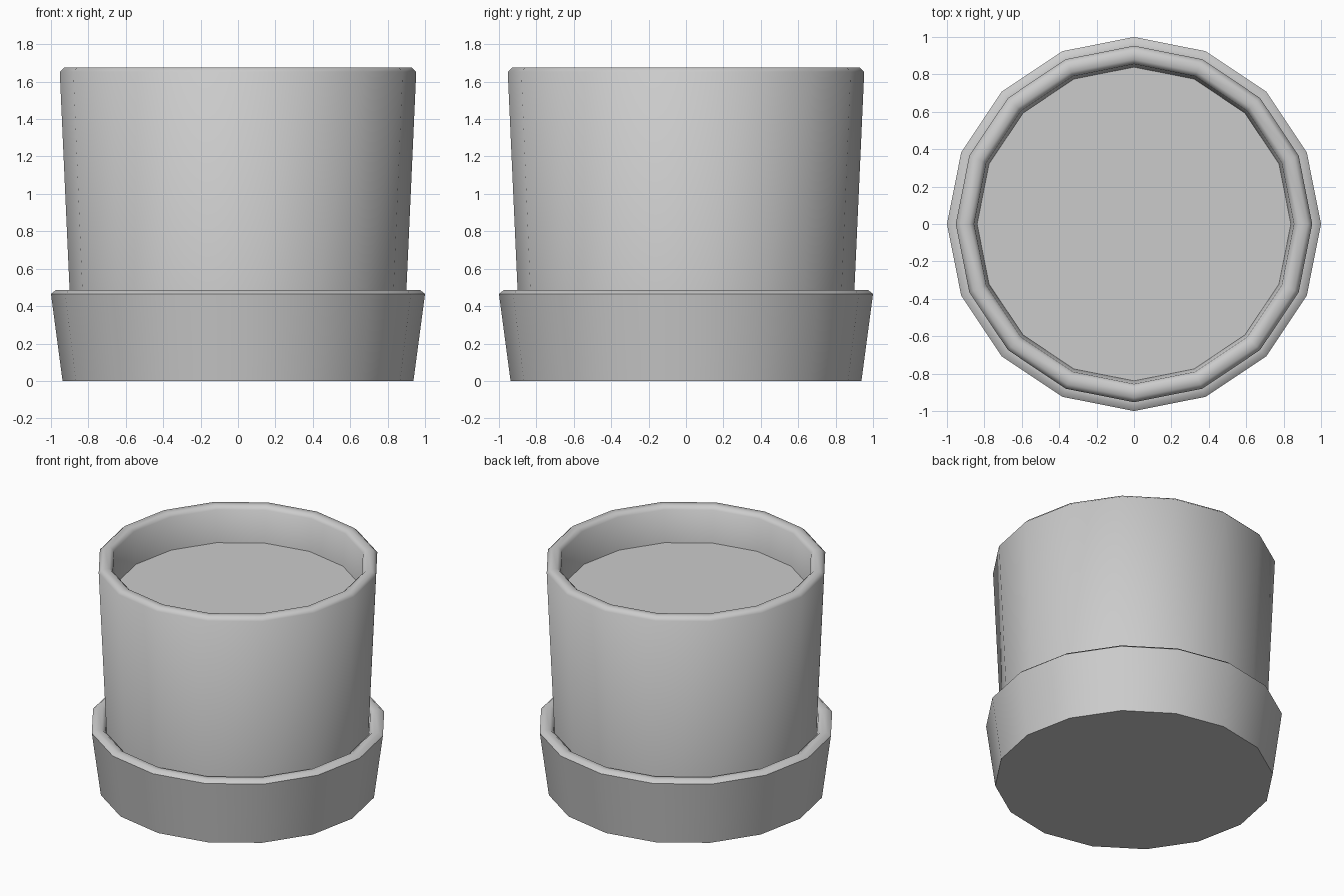
import bpy, bmesh, math

if "Cube" in bpy.data.objects:
    bpy.data.objects.remove(bpy.data.objects["Cube"])

SIDES = 16


def lathe(name, profile, cap_start=False, cap_end=False):
    """Spin a (radius, height) profile into a 16-sided shell."""
    bm = bmesh.new()
    rings = []
    for r, z in profile:
        rings.append([bm.verts.new((r * math.cos(2 * math.pi * i / SIDES),
                                    r * math.sin(2 * math.pi * i / SIDES), z))
                      for i in range(SIDES)])
    for a, b in zip(rings, rings[1:]):
        for i in range(SIDES):
            j = (i + 1) % SIDES
            bm.faces.new((a[i], a[j], b[j], b[i]))
    if cap_start:
        bm.faces.new(rings[0][::-1])
    if cap_end:
        bm.faces.new(rings[-1])
    mesh = bpy.data.meshes.new(name)
    bm.to_mesh(mesh)
    bm.free()
    obj = bpy.data.objects.new(name, mesh)
    bpy.context.collection.objects.link(obj)
    bpy.ops.object.select_all(action='DESELECT')
    obj.select_set(True)
    bpy.context.view_layer.objects.active = obj
    bpy.ops.object.shade_smooth_by_angle(angle=math.radians(55))
    return obj


# Saucer: flared wall with a softened rim and a recessed floor
lathe("saucer", [(0.938, 0), (1.0, 0.465), (0.975, 0.485),
                 (0.93, 0.485), (0.905, 0.465), (0.86, 0.12)],
      cap_start=True, cap_end=True)

# Pot: tapered wall, softened rim, inner wall and closed floor below the soil
lathe("pot", [(0.884, 0.12), (0.953, 1.653), (0.928, 1.677),
              (0.88, 1.677), (0.855, 1.653), (0.835, 1.36)],
      cap_start=True, cap_end=True)

# Soil: flat disc resting inside the pot
lathe("soil", [(0.83, 1.36), (0.842, 1.415)], cap_start=True, cap_end=True)
